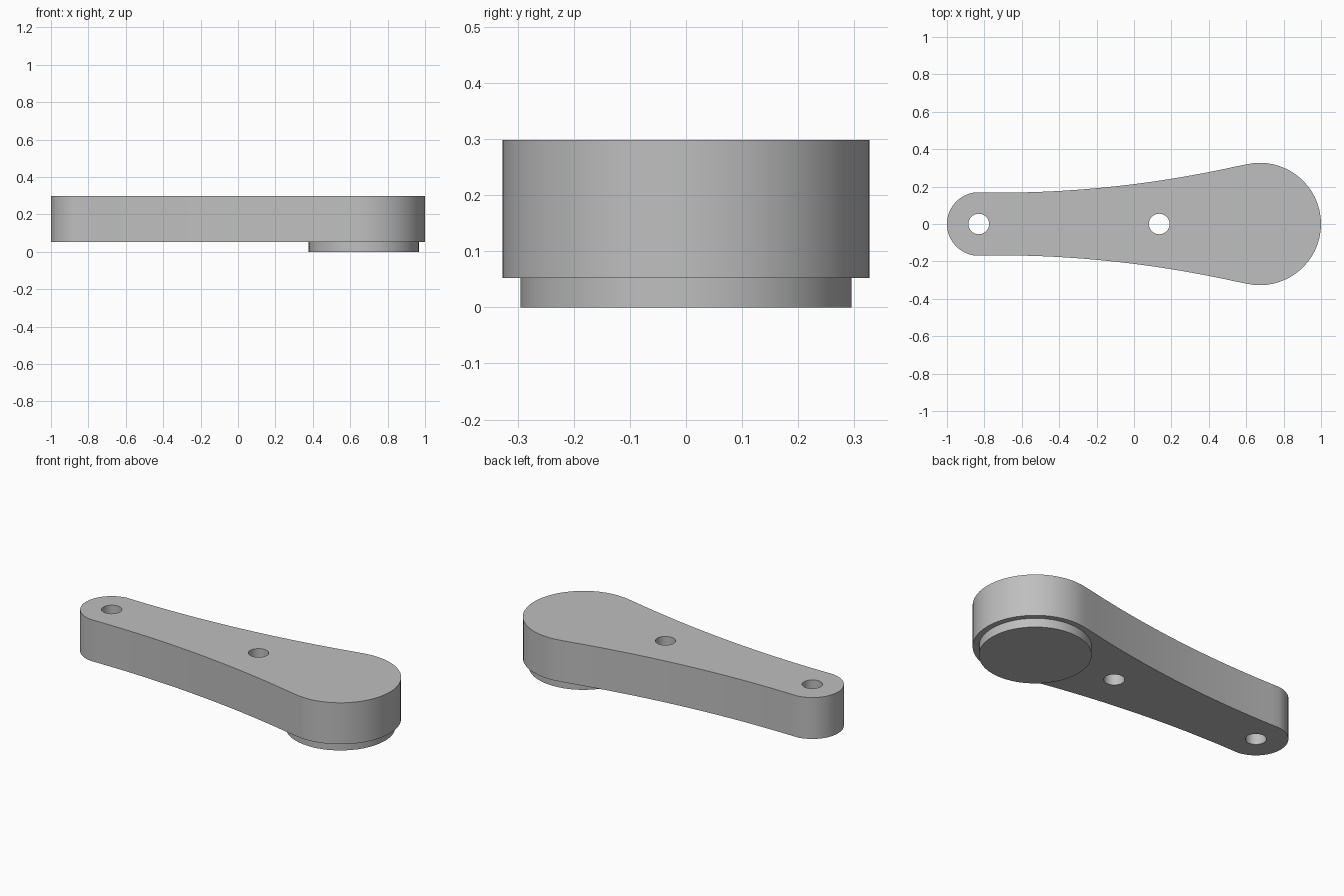
import bpy, bmesh
from math import sin, cos, pi, radians, atan2

cube = bpy.data.objects.get("Cube")
if cube:
    bpy.data.objects.remove(cube)

BIG_X, BIG_R = 0.673, 0.327
SMALL_X, SMALL_R = -0.83, 0.17
BOTTOM, TOP = 0.052, 0.298

grey = bpy.data.materials.new("plain grey")
grey.use_nodes = True
colour = (0.52, 0.52, 0.52, 1)
grey.diffuse_color = colour
grey.node_tree.nodes["Principled BSDF"].inputs["Base Color"].default_value = colour


def arc(cx, r, start, end, steps):
    angles = [start + (end - start) * i / steps for i in range(steps + 1)]
    return [(cx + r * cos(a), r * sin(a)) for a in angles]


def circle(cx, r, steps=32):
    return arc(cx, r, 0, 2 * pi, steps)[:-1]


def prism(name, loops, z0, z1):
    """Solid with the first loop as outline and any others as through holes."""
    bm = bmesh.new()
    edges = []
    for loop in loops:
        verts = [bm.verts.new((x, y, z0)) for x, y in loop]
        edges += [bm.edges.new((v, verts[i - 1])) for i, v in enumerate(verts)]
    bmesh.ops.triangle_fill(bm, edges=edges, use_beauty=True, normal=(0, 0, 1))
    result = bmesh.ops.extrude_face_region(bm, geom=bm.faces[:], use_keep_orig=True)
    moved = [g for g in result["geom"] if isinstance(g, bmesh.types.BMVert)]
    bmesh.ops.translate(bm, verts=moved, vec=(0, 0, z1 - z0))
    bmesh.ops.recalc_face_normals(bm, faces=bm.faces[:])
    mesh = bpy.data.meshes.new(name)
    bm.to_mesh(mesh)
    bm.free()
    mesh.materials.append(grey)
    obj = bpy.data.objects.new(name, mesh)
    bpy.context.collection.objects.link(obj)
    bpy.ops.object.select_all(action="DESELECT")
    obj.select_set(True)
    bpy.context.view_layer.objects.active = obj
    bpy.ops.object.shade_smooth_by_angle(angle=radians(30))
    return obj


# Arm outline: round ends joined by gently hollow flanks
def flank(x):
    return 0.169 + 0.052 * (x + 0.85) + 0.087 * x * (x + 0.85)


x0, x1 = -0.85, 0.6
side = [(x0 + (x1 - x0) * i / 24, flank(x0 + (x1 - x0) * i / 24)) for i in range(25)]
big_angle = atan2(side[-1][1], x1 - BIG_X)
small_angle = atan2(side[0][1], x0 - SMALL_X)
big_end = arc(BIG_X, BIG_R, -big_angle, big_angle, 32)
small_end = arc(SMALL_X, SMALL_R, small_angle, 2 * pi - small_angle, 24)
outline = (big_end + side[-2:0:-1] + small_end
           + [(x, -y) for x, y in side[1:-1]])

prism("arm", [outline, circle(SMALL_X, 0.055), circle(0.135, 0.055)], BOTTOM, TOP)

# Round foot under the wide end
prism("round_foot", [circle(BIG_X, 0.295, 48)], 0, BOTTOM)
